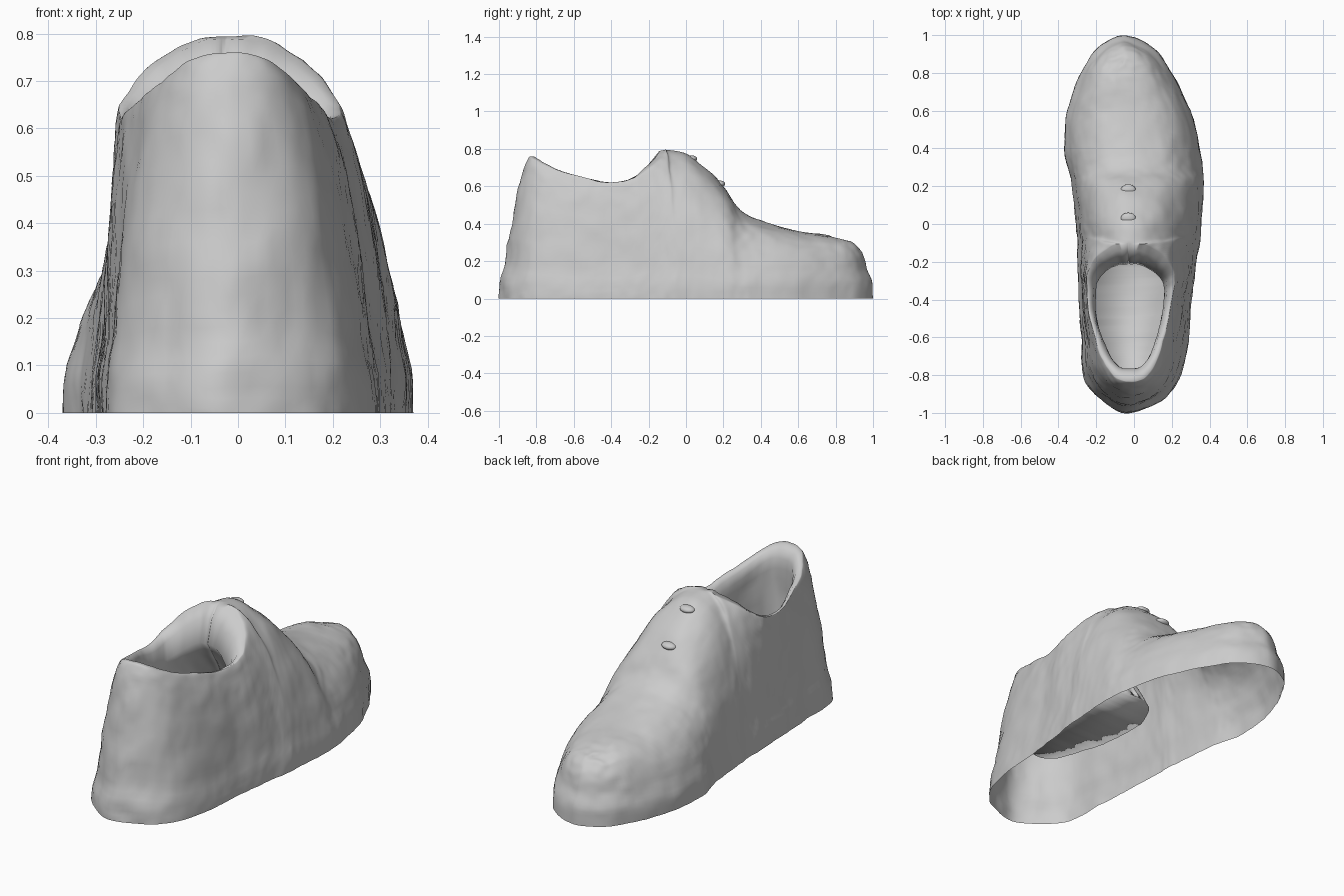
import bpy, bmesh, math
from mathutils import Vector, noise

if "Cube" in bpy.data.objects:
    bpy.data.objects.remove(bpy.data.objects["Cube"])

grey = bpy.data.materials.new("plain grey")
grey.use_nodes = True
COLOUR = (0.6, 0.6, 0.6, 1)
grey.diffuse_color = COLOUR
grey.node_tree.nodes["Principled BSDF"].inputs["Base Color"].default_value = COLOUR

# Stations from heel to toe:
# base y, base x (two sides), top x (two sides), top y, top z, roundness
STATIONS = [
    (-1.0, -.02, -.02, -.02, -.02, -.835, .76, 1.4),
    (-.93, -.18, .155, -.09, .055, -.815, .75, 1.4),
    (-.80, -.27, .25, -.16, .12, -.72, .70, 1.45),
    (-.60, -.28, .29, -.22, .17, -.56, .65, 1.5),
    (-.40, -.29, .305, -.25, .20, -.40, .62, 1.5),
    (-.25, -.295, .325, -.25, .215, -.27, .65, 1.4),
    (-.14, -.30, .34, -.19, .15, -.17, .725, 1.25),
    (-.08, -.30, .35, -.10, .05, -.115, .785, 1.08),
    (-.03, -.305, .355, -.03, -.03, -.10, .795, 1.0),
    (.05, -.31, .36, -.03, -.03, .04, .75, 1.0),
    (.21, -.33, .37, -.03, -.03, .20, .60, .96),
    (.29, -.35, .365, -.03, -.03, .29, .475, .93),
    (.40, -.37, .35, -.03, -.03, .40, .415, .88),
    (.60, -.35, .30, -.05, -.05, .60, .36, .8),
    (.80, -.28, .20, -.07, -.07, .76, .335, .76),
    (.93, -.19, .105, -.07, -.07, .82, .315, .75),
    (1.0, -.055, -.055, -.065, -.065, .845, .305, .76),
]
TONGUE = 8        # station where the collar closes over the instep
STEPS = 8         # columns between stations
ROWS = 30         # rows from ground to collar or ridge
FLOOR = .27       # height of the insole


def spline(a, b, c, d, t):
    """Catmull-Rom value kept between b and c."""
    v = .5 * (2*b + (c - a)*t + (2*a - 5*b + 4*c - d)*t*t + (3*b - a - 3*c + d)*t**3)
    return min(max(v, min(b, c)), max(b, c))


def neighbour(k):
    """Station k; past either end the outline carries on round the other side."""
    last = len(STATIONS) - 1
    if 0 <= k <= last:
        return STATIONS[k]
    by, xl, xr, tl, tr, *rest = STATIONS[-k if k < 0 else 2 * last - k]
    return (by, xr, xl, tr, tl, *rest)


def station(u):
    i = min(int(u), len(STATIONS) - 2)
    pick = [neighbour(i + k) for k in (-1, 0, 1, 2)]
    return [spline(*vals, u - i) for vals in zip(*pick)]


def outer_column(s, side):
    """Points from the ground up to the collar or the ridge."""
    by, bx, tx, ty, tz, p = s[0], s[1 + side], s[3 + side], s[5], s[6], s[7]
    pts = []
    for r in range(ROWS + 1):
        a = math.pi / 2 * r / ROWS
        cp, sp = max(math.cos(a), 0) ** p, math.sin(a) ** p
        z = tz * sp
        # flared sole rim, fading out into the upper
        f = min(max((.17 - z) / .1, 0), 1)
        flare = .975 + .025 * f * f * (3 - 2*f)
        pts.append(Vector((bx*flare*cp + tx*(1 - cp), by*flare*cp + ty*(1 - cp), z)))
    return pts


def inner_column(c):
    """Points from the collar lip down the lining to the insole."""
    mid = Vector((-.03, -.47, 0))
    d = Vector((c.x, c.y, 0)) - mid
    front = max(d.y, 0) / .37
    lip = [mid + d * (1 - k * (1 + .6*front)) + Vector((0, 0, c.z - drop * (1 + 2*front)))
           for k, drop in ((0, 0), (.06, .002), (.13, .02), (.18, .06))]
    reach = 1.28 if d.y > 0 else .85
    foot = mid + Vector((d.x*.85, d.y*reach, FLOOR))
    wall = [lip[-1].lerp(foot, k / 8) for k in range(1, 9)]
    return lip + wall


def roughen(v):
    """Worn, lumpy surface with scuffs on the toe and the heel."""
    scuff = math.exp(-((v.x + .07)**2 / .012 + (v.y - .84)**2 / .004)) if v.z > .2 else 0
    worn = math.exp(-((v.y + .98)**2 / .006 + (v.z - .2)**2 / .03))
    amount = .006 + .012 * scuff + .01 * worn
    n = noise.noise_vector(v * 8) * amount + noise.noise_vector(v * 24) * amount * .5
    if v.z < .01:
        n.z = 0
    return v + n


def bridge(bm, columns):
    rows = [[bm.verts.new(p) for p in col] for col in columns]
    for a, b in zip(rows, rows[1:]):
        for k in range(len(a) - 1):
            bm.faces.new((a[k], b[k], b[k + 1], a[k + 1]))
    return rows


def finish(bm, name):
    me = bpy.data.meshes.new(name)
    bm.to_mesh(me)
    bm.free()
    ob = bpy.data.objects.new(name, me)
    bpy.context.collection.objects.link(ob)
    me.materials.append(grey)
    for poly in me.polygons:
        poly.use_smooth = True


# Shoe upper, sole rim, lining and insole as one open-bottomed shell
bm = bmesh.new()
total = (len(STATIONS) - 1) * STEPS
insole = []
for side in (0, 1):
    cols = [outer_column(station(i / STEPS), side) for i in range(total + 1)]
    bridge(bm, cols)
    lining = bridge(bm, [inner_column(c[-1]) for c in cols[:TONGUE * STEPS + 1]])
    insole.append([col[-1] for col in lining])
left, right = insole
for k in range(len(left) - 1):
    bm.faces.new((left[k], left[k + 1], right[k + 1], right[k]))
bmesh.ops.remove_doubles(bm, verts=bm.verts, dist=.0005)
bmesh.ops.dissolve_degenerate(bm, edges=bm.edges, dist=.0001)
for v in bm.verts:
    v.co = roughen(v.co)
bmesh.ops.recalc_face_normals(bm, faces=bm.faces)
bm.faces.ensure_lookup_table()
crown = min(bm.faces, key=lambda f: (f.calc_center_median() - Vector((-.05, .6, .36))).length)
if crown.normal.z < 0:
    bmesh.ops.reverse_faces(bm, faces=bm.faces)
finish(bm, "shoe_shell")

# Worn lace bars, almost flush with the instep
for n, (y, z) in enumerate(((.03, .747), (.18, .613))):
    bm = bmesh.new()
    bmesh.ops.create_uvsphere(bm, u_segments=20, v_segments=12, radius=1)
    for v in bm.verts:
        v.co = Vector((v.co.x*.04 - .03, v.co.y*.03 + y, v.co.z*.018 + z))
    finish(bm, f"lace_bar_{n + 1}")
